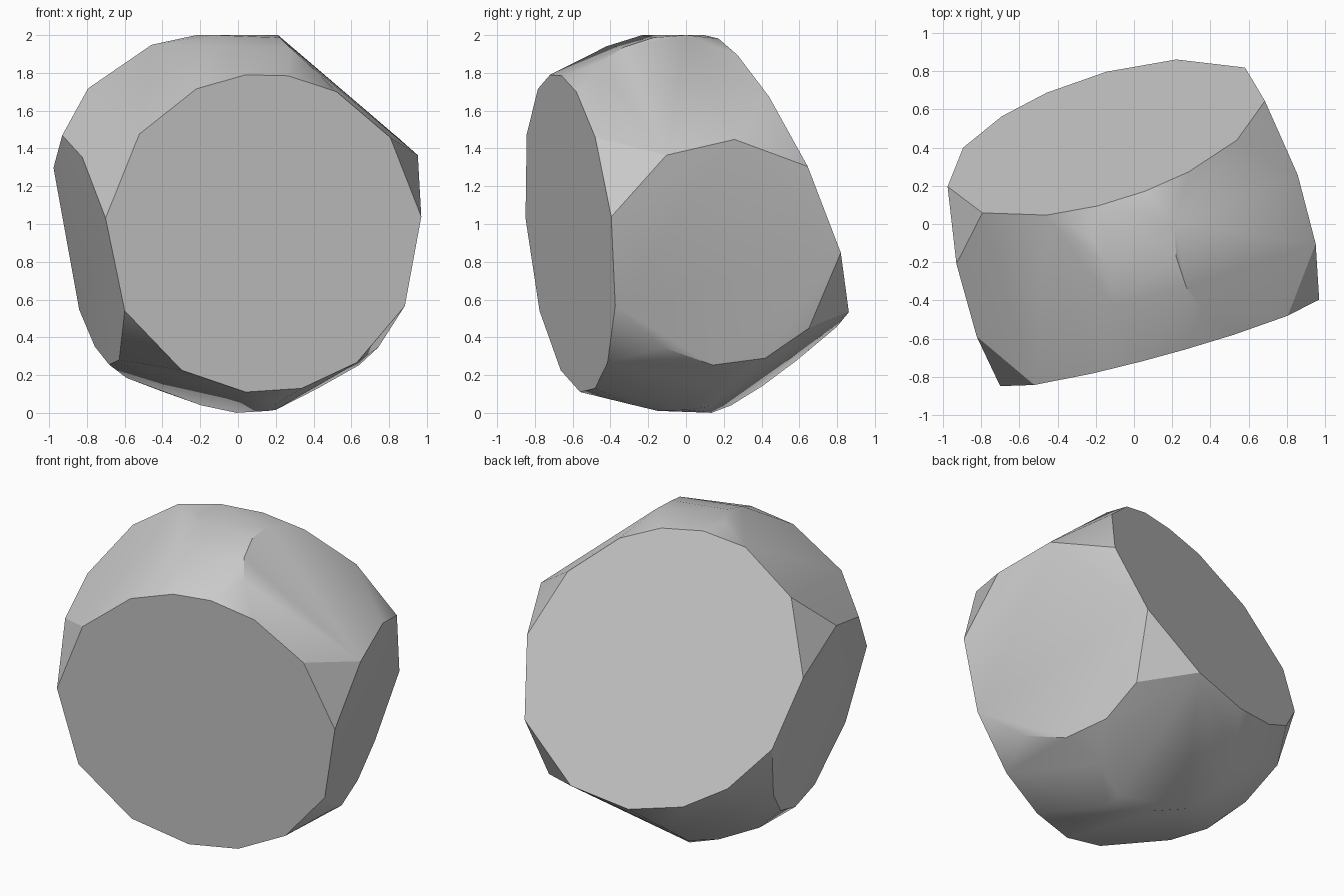
import bpy, bmesh, math

if "Cube" in bpy.data.objects:
    bpy.data.objects.remove(bpy.data.objects["Cube"])

bm = bmesh.new()


def facet(axis, plane, centre, radii, angles):
    """Points round an ellipse (degrees), laid on the plane axis = a + b*u + c*v."""
    a, b, c = plane
    for angle in angles:
        t = math.radians(angle)
        u = centre[0] + radii[0] * math.cos(t)
        v = centre[1] + radii[1] * math.sin(t)
        p = [u, v]
        p.insert(axis, a + b * u + c * v)
        p[2] = min(2.0, max(0.0, p[2]))
        bm.verts.new(p)


def arc(start, step, count):
    return [start + step * i for i in range(count)]


X, Y, Z = range(3)

# Large front and back discs, fourteen corners each
facet(Y, (-.561, .272, -.095), (.135, .95), (.84, .845),
      [96.5, 81, 62.5, 37, 6, -27, -54, -76, -96.5, -121, -151, 174.5, 141.5, 115])
facet(Y, (1.04, .2715, -.446), (-.145, 1.23), (.835, .775),
      [175, 141, 112, 93, 76, 59, 35, 5.5, -29.5, -64, -90, -112, -131, -154])

# Side discs, whose other corners are shared with the large discs
facet(X, (.632, -.309, .211), (.205, .85), (.6, .6), [121, 85] + arc(-42, -27, 4))
facet(X, (-.6575, -.213, -.216), (-.225, .86), (.62, .61), [126, 88.5] + arc(-31, -25.7, 4))

# Upper left and upper right discs
facet(Z, (2.22, .705, .477), (-.52, -.38), (.41, .455), arc(43, -24, 4))
facet(Z, (2.18, -.842, .042), (.58, -.05), (.37, .5), arc(174, 20, 4))

# Lower discs: back, right and left
facet(Z, (-.098, .195, .736), (.14, .48), (.445, .365), arc(163, 29.2, 6))
facet(Z, (-.089, .526, -.104), (.45, -.15), (.29, .3), arc(150, 30, 3))
facet(Z, (.038, -.272, -.148), (-.40, .09), (.19, .14), [180, 90])

# Close all discs into one solid and merge the flat areas
bmesh.ops.convex_hull(bm, input=bm.verts[:])
loose = [v for v in bm.verts if not v.link_faces]
bmesh.ops.delete(bm, geom=loose, context='VERTS')
bmesh.ops.dissolve_limit(bm, angle_limit=math.radians(3), verts=bm.verts[:], edges=bm.edges[:])
bmesh.ops.recalc_face_normals(bm, faces=bm.faces[:])

mesh = bpy.data.meshes.new("faceted_stone")
bm.to_mesh(mesh)
bm.free()
stone = bpy.data.objects.new("faceted_stone", mesh)
bpy.context.collection.objects.link(stone)

# Plain grey surface
grey = bpy.data.materials.new("light grey")
grey.diffuse_color = (.6, .6, .6, 1)
grey.use_nodes = True
grey.node_tree.nodes["Principled BSDF"].inputs["Base Color"].default_value = grey.diffuse_color
mesh.materials.append(grey)

# Smooth the shallow joins, keep the disc rims crisp
bpy.context.view_layer.objects.active = stone
stone.select_set(True)
bpy.ops.object.shade_smooth_by_angle(angle=math.radians(30))
